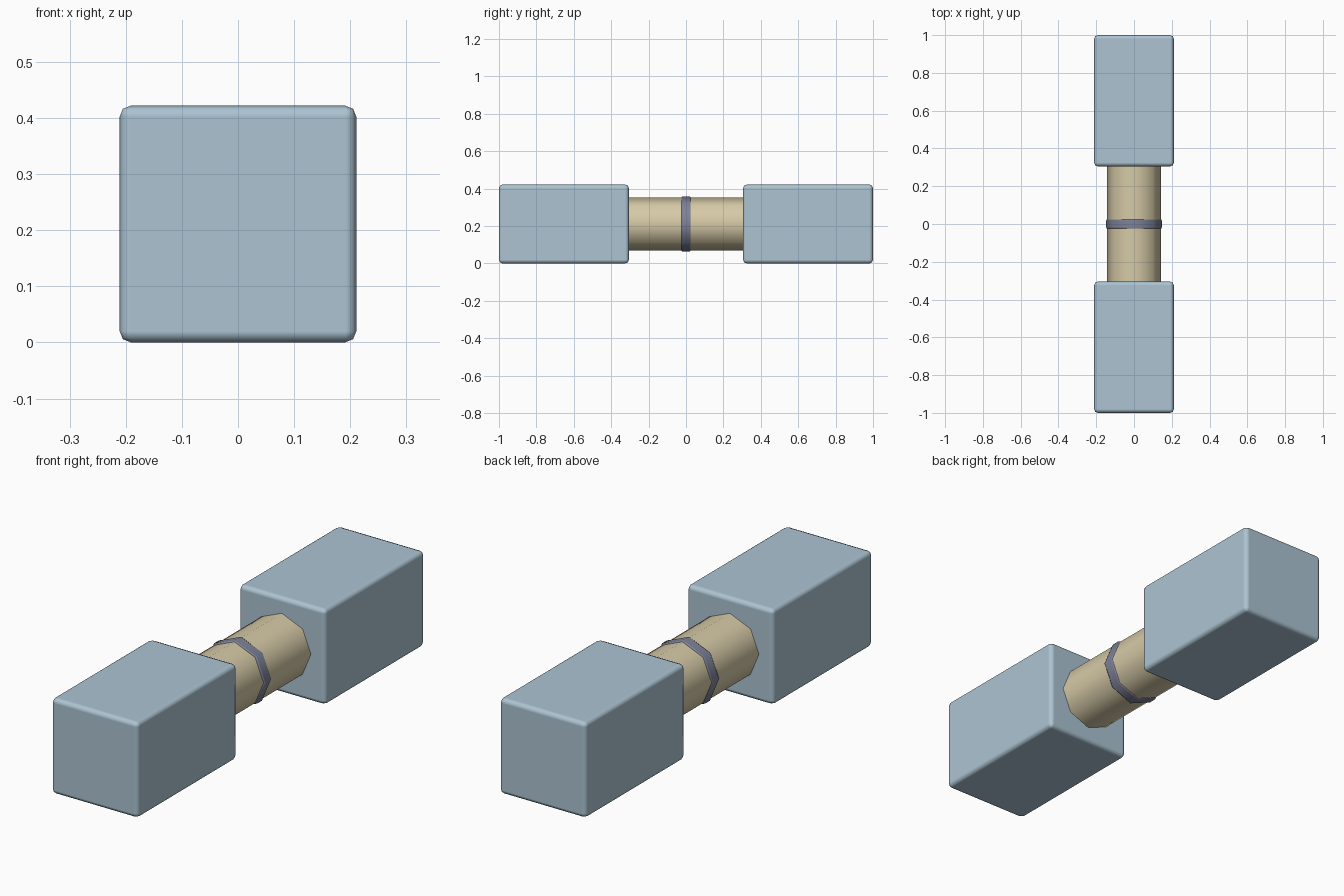
import bpy, math

if "Cube" in bpy.data.objects:
    bpy.data.objects.remove(bpy.data.objects["Cube"])

H = 0.422          # head height and width
IN, OUT = 0.305, 1.0


def material(name, rgb):
    m = bpy.data.materials.new(name)
    lin = [(c / 255 / 12.92) if c / 255 <= 0.04045 else ((c / 255 + 0.055) / 1.055) ** 2.4 for c in rgb]
    m.diffuse_color = (*lin, 1.0)
    m.use_nodes = True
    m.node_tree.nodes["Principled BSDF"].inputs["Base Color"].default_value = m.diffuse_color
    return m


BLUE = material("pale_blue", (172, 196, 210))
TAN = material("tan", (214, 202, 167))
GREY = material("slate_grey", (126, 130, 152))


def finish(ob, name, mat, bevel=0.0):
    ob.name = name
    ob.data.materials.append(mat)
    bpy.ops.object.transform_apply(location=False, rotation=True, scale=True)
    bpy.ops.object.shade_smooth()
    if bevel:
        b = ob.modifiers.new("bevel", "BEVEL")
        b.width = bevel
        b.segments = 2
        b.limit_method = 'ANGLE'
        b.angle_limit = math.radians(60)
        b.harden_normals = True


def octagon_bar(name, radius, length, mat, fill):
    # eight-sided bar lying along y, corners on the x and z axes
    bpy.ops.mesh.primitive_cylinder_add(vertices=8, radius=radius, depth=length, end_fill_type=fill,
                                        location=(0, 0, H / 2), rotation=(math.pi / 2, 0, 0))
    finish(bpy.context.object, name, mat, 0.01 if fill == 'NGON' else 0)


# weight heads at both ends
for side, name in ((-1, "front_weight"), (1, "back_weight")):
    bpy.ops.mesh.primitive_cube_add(size=1, location=(0, side * (IN + OUT) / 2, H / 2))
    bpy.context.object.scale = (H, OUT - IN, H)
    finish(bpy.context.object, name, BLUE, 0.02)

# grip bar and the collar around its middle
octagon_bar("handle", 0.142, 2 * IN + 0.01, TAN, 'NOTHING')
octagon_bar("collar_ring", 0.148, 0.053, GREY, 'NGON')
